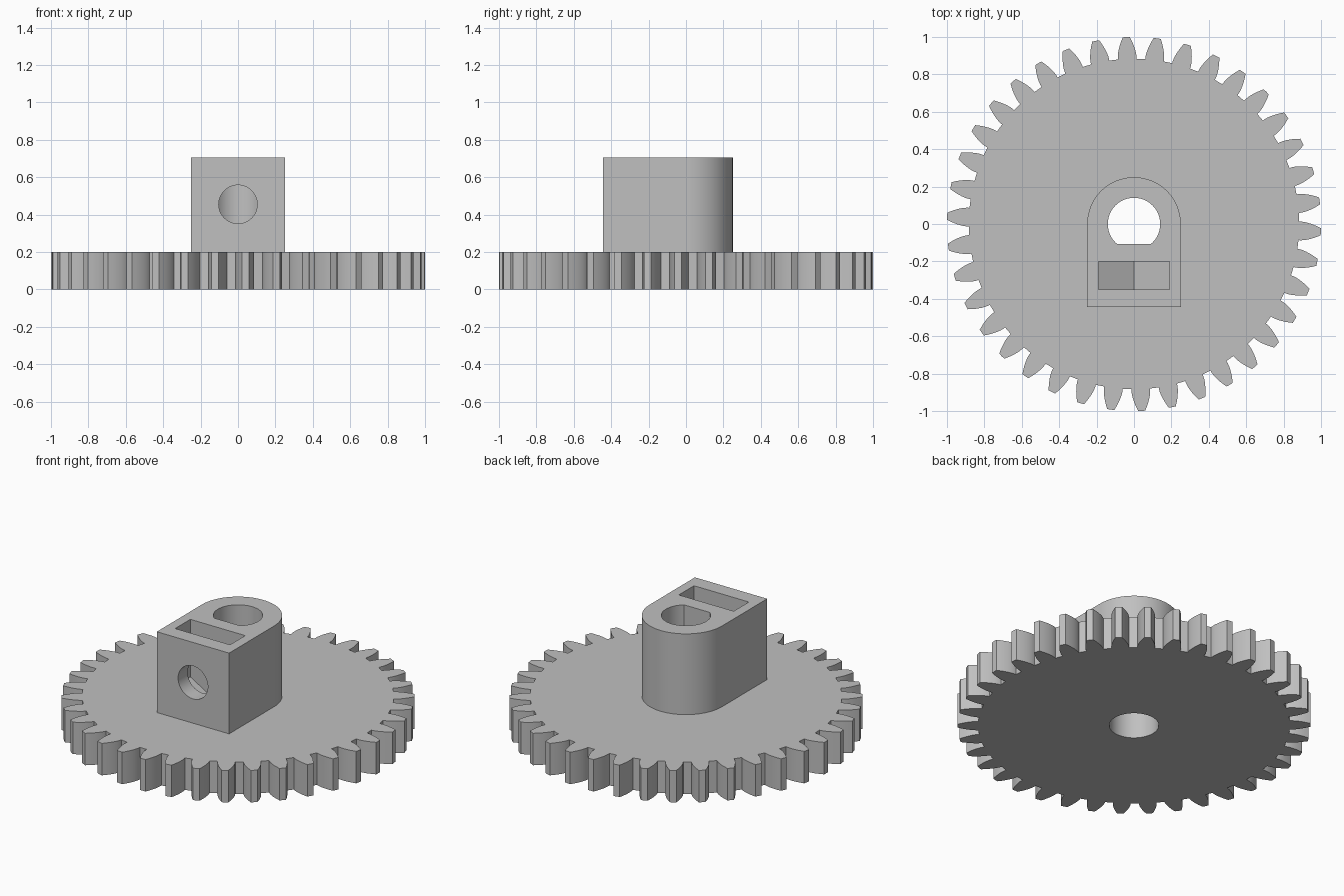
import bpy, bmesh, math
from mathutils import Vector

cube = bpy.data.objects.get("Cube")
if cube:
    bpy.data.objects.remove(cube, do_unlink=True)

TEETH, MODULE, THICK, TOP = 38, 0.05, 0.2, 0.705
BORE, HUB_R, HUB_FRONT, SCREW_Z = 0.14, 0.25, -0.445, 0.455

grey = bpy.data.materials.new("plain grey")
grey.use_nodes = True
colour = (0.53, 0.53, 0.53, 1)
grey.diffuse_color = colour
grey.node_tree.nodes["Principled BSDF"].inputs["Base Color"].default_value = colour


def polar(r, a):
    return r * math.cos(a), r * math.sin(a)


def arc(r, start, end, steps):
    return [polar(r, start + (end - start) * i / steps) for i in range(steps + 1)]


def prism(name, outline, low, high, along_y=False):
    """Extrude a flat outline along z, or an x-z outline along y."""
    bm = bmesh.new()
    place = (lambda p, d: (p[0], d, p[1])) if along_y else (lambda p, d: (p[0], p[1], d))
    face = bm.faces.new([bm.verts.new(place(p, low)) for p in outline])
    ext = bmesh.ops.extrude_face_region(bm, geom=[face])
    verts = [g for g in ext["geom"] if isinstance(g, bmesh.types.BMVert)]
    shift = Vector((0, high - low, 0)) if along_y else Vector((0, 0, high - low))
    bmesh.ops.translate(bm, verts=verts, vec=shift)
    bmesh.ops.recalc_face_normals(bm, faces=bm.faces)
    mesh = bpy.data.meshes.new(name)
    bm.to_mesh(mesh)
    bm.free()
    mesh.materials.append(grey)
    obj = bpy.data.objects.new(name, mesh)
    bpy.context.collection.objects.link(obj)
    return obj


def cut(obj, cutters):
    """Subtract the cutters, then remove them."""
    bpy.context.view_layer.objects.active = obj
    for c in cutters:
        mod = obj.modifiers.new("cut", "BOOLEAN")
        mod.operation, mod.solver, mod.object = "DIFFERENCE", "EXACT", c
        bpy.ops.object.modifier_apply(modifier=mod.name)
        bpy.data.objects.remove(c, do_unlink=True)


def smooth(obj):
    bpy.ops.object.select_all(action="DESELECT")
    obj.select_set(True)
    bpy.context.view_layer.objects.active = obj
    bpy.ops.object.shade_smooth_by_angle(angle=math.radians(25))


# Involute gear outline
pitch_r = MODULE * TEETH / 2
tip_r, root_r = pitch_r + MODULE, pitch_r - 1.33 * MODULE
pressure = math.radians(20)
base_r = pitch_r * math.cos(pressure)


def half_angle(r):
    a = math.acos(min(1, base_r / r))
    inv = lambda t: math.tan(t) - t
    return math.pi / (2 * TEETH) + inv(pressure) - inv(a)


radii = [base_r + (tip_r - base_r) * i / 6 for i in range(7)]
flank = [(root_r, half_angle(base_r))] + [(r, half_angle(r)) for r in radii]
outline = []
for i in range(TEETH):
    mid = math.radians(92.35) + i * math.tau / TEETH
    outline += [polar(r, mid - h) for r, h in flank]
    outline.append(polar(tip_r, mid))
    outline += [polar(r, mid + h) for r, h in reversed(flank)]

gear = prism("gear_wheel", outline, 0, THICK)
cut(gear, [prism("bore_cutter", arc(BORE, 0, math.tau, 64)[:-1], -0.1, THICK + 0.1)])
smooth(gear)

# Hub with a rounded back and a flat front
hub = prism("hub", arc(HUB_R, 0, math.pi, 48) + [(-HUB_R, HUB_FRONT), (HUB_R, HUB_FRONT)],
            THICK, TOP)

# D-shaped shaft bore, nut slot with a pointed floor, and screw hole
flat = math.asin(-0.108 / BORE)
shaft = prism("shaft_cutter", arc(BORE, flat, math.pi - flat, 56), THICK - 0.1, TOP + 0.1)
w = 0.19
nut = prism("nut_cutter", [(-w, SCREW_Z - w * 0.577), (0, SCREW_Z - w * 1.155),
                           (w, SCREW_Z - w * 0.577), (w, TOP + 0.1), (-w, TOP + 0.1)],
            -0.35, -0.2, along_y=True)
ring = [(x, z + SCREW_Z) for x, z in arc(0.103, 0, math.tau, 48)[:-1]]
screw = prism("screw_cutter", ring, HUB_FRONT - 0.1, 0, along_y=True)
cut(hub, [shaft, nut, screw])
smooth(hub)
